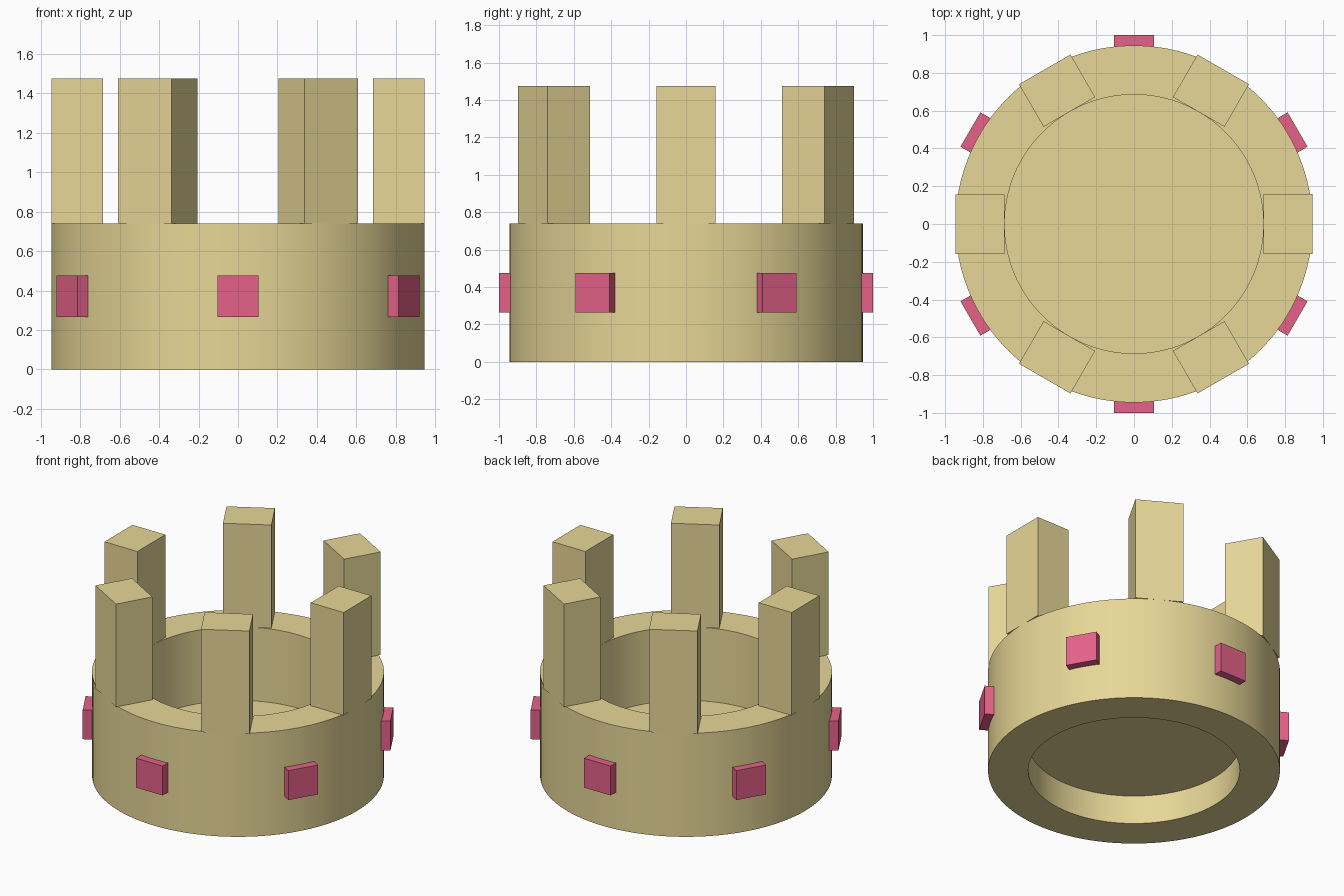
import bpy, bmesh, math
from mathutils import Matrix

if "Cube" in bpy.data.objects:
    bpy.data.objects.remove(bpy.data.objects["Cube"])

R_OUT, R_IN, H_BAND, H_TOP = 0.945, 0.685, 0.74, 1.475
SEGS = 128


def material(name, color):
    m = bpy.data.materials.new(name)
    m.diffuse_color = (*color, 1)
    m.use_nodes = True
    m.node_tree.nodes["Principled BSDF"].inputs["Base Color"].default_value = m.diffuse_color
    return m


def make_object(name, bm, mat):
    bmesh.ops.recalc_face_normals(bm, faces=bm.faces)
    me = bpy.data.meshes.new(name)
    bm.to_mesh(me)
    bm.free()
    me.materials.append(mat)
    ob = bpy.data.objects.new(name, me)
    bpy.context.collection.objects.link(ob)
    return ob


def smooth(ob):
    bpy.ops.object.select_all(action='DESELECT')
    ob.select_set(True)
    bpy.context.view_layer.objects.active = ob
    bpy.ops.object.shade_smooth_by_angle(angle=math.radians(30))


def radial_boxes(name, count, start, r0, r1, width, z0, z1, mat):
    """Boxes spaced evenly around z, each spanning r0..r1 outward."""
    for i in range(count):
        bm = bmesh.new()
        place = (Matrix.Translation(((r0 + r1) / 2, 0, (z0 + z1) / 2))
                 @ Matrix.Diagonal((r1 - r0, width, z1 - z0, 1)))
        bmesh.ops.create_cube(bm, size=1, matrix=place)
        ob = make_object(f"{name}_{i + 1}", bm, mat)
        ob.rotation_euler.z = start + i * math.tau / count


gold = material("gold", (0.80, 0.68, 0.31))
pink = material("pink", (0.78, 0.12, 0.25))

# Band: rectangular section turned around z
bm = bmesh.new()
profile = [(R_IN, 0), (R_OUT, 0), (R_OUT, H_BAND), (R_IN, H_BAND)]
rings = [[bm.verts.new((r * math.cos(a), r * math.sin(a), z)) for r, z in profile]
         for a in (math.tau * i / SEGS for i in range(SEGS))]
for i, ring in enumerate(rings):
    nxt = rings[(i + 1) % SEGS]
    for j in range(4):
        k = (j + 1) % 4
        bm.faces.new((ring[j], nxt[j], nxt[k], ring[k]))
smooth(make_object("band", bm, gold))

# Thin inner floor closing the band
bm = bmesh.new()
bmesh.ops.create_cone(bm, cap_ends=True, segments=SEGS, radius1=R_IN, radius2=R_IN,
                      depth=0.01, matrix=Matrix.Translation((0, 0, 0.21)))
smooth(make_object("inner_floor", bm, gold))

# Upright posts on the rim, and jewels set between them
radial_boxes("post", 6, 0, R_IN, R_OUT, 0.315, H_BAND, H_TOP, gold)
radial_boxes("jewel", 6, math.radians(30), 0.89, 1.0, 0.21, 0.265, 0.475, pink)
